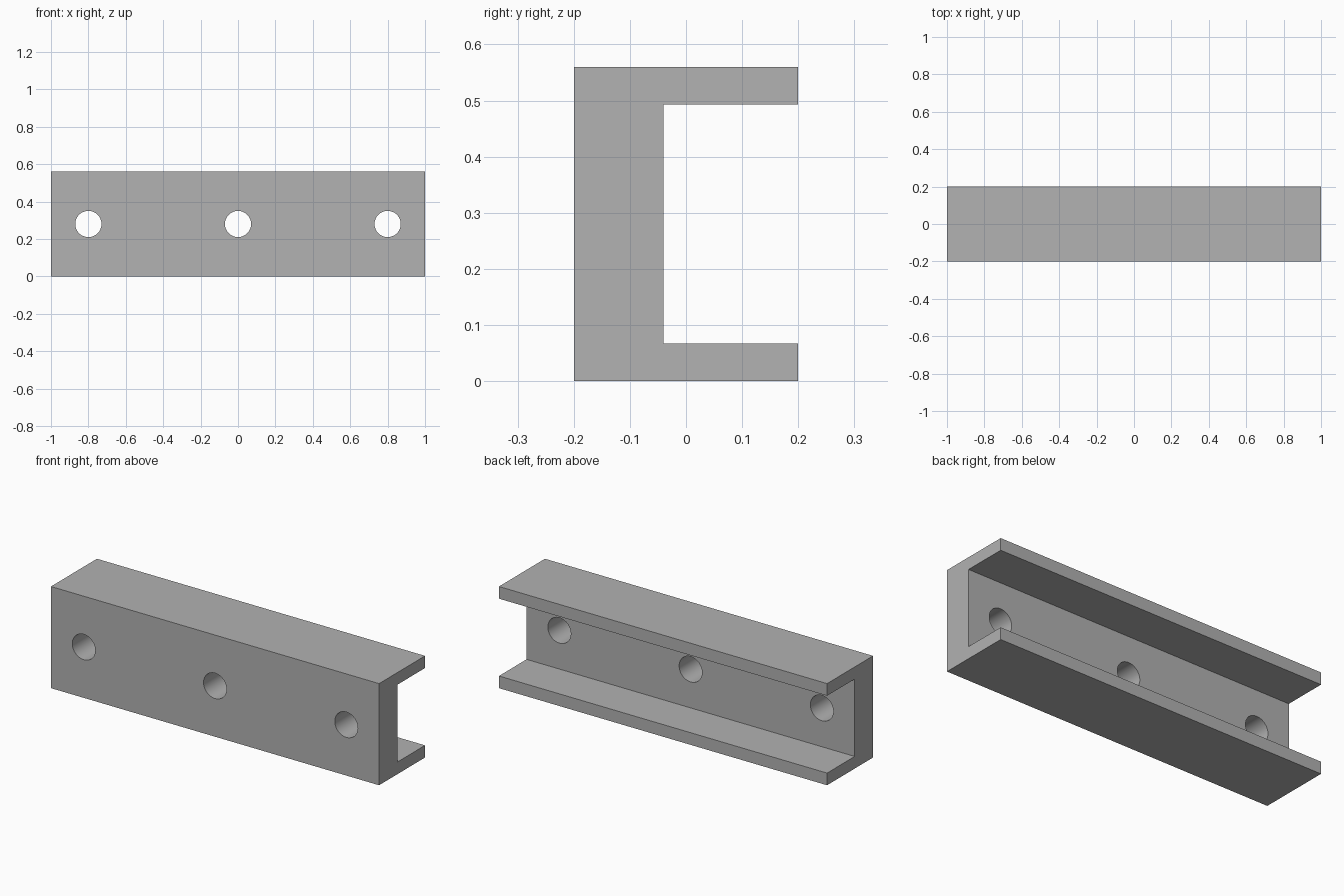
import bpy
import bmesh
from math import radians

LENGTH, DEPTH, HEIGHT = 2.0, 0.4, 0.56
WEB, FLANGE = 0.16, 0.067
HOLE_RADIUS, HOLE_SPACING = 0.07, 0.8

cube = bpy.data.objects.get("Cube")
if cube:
    bpy.data.objects.remove(cube, do_unlink=True)

# Plain grey material
grey = bpy.data.materials.new("plain grey")
grey.use_nodes = True
colour = (0.445, 0.445, 0.445, 1)
grey.diffuse_color = colour
grey.node_tree.nodes["Principled BSDF"].inputs["Base Color"].default_value = colour

# Channel: C-shaped section extruded along x
front, back = -DEPTH / 2, DEPTH / 2
inner = front + WEB
profile = [(front, 0), (back, 0), (back, FLANGE), (inner, FLANGE),
           (inner, HEIGHT - FLANGE), (back, HEIGHT - FLANGE),
           (back, HEIGHT), (front, HEIGHT)]
bm = bmesh.new()
section = bm.faces.new([bm.verts.new((-LENGTH / 2, y, z)) for y, z in profile])
extruded = bmesh.ops.extrude_face_region(bm, geom=[section], use_keep_orig=True)
moved = [v for v in extruded["geom"] if isinstance(v, bmesh.types.BMVert)]
bmesh.ops.translate(bm, verts=moved, vec=(LENGTH, 0, 0))
bmesh.ops.recalc_face_normals(bm, faces=bm.faces)
mesh = bpy.data.meshes.new("channel_rail")
bm.to_mesh(mesh)
bm.free()
mesh.materials.append(grey)
rail = bpy.data.objects.new("channel_rail", mesh)
bpy.context.collection.objects.link(rail)

# Three round mounting holes through the web
for step in (-1, 0, 1):
    bpy.ops.mesh.primitive_cylinder_add(
        vertices=64, radius=HOLE_RADIUS, depth=WEB * 2,
        location=(step * HOLE_SPACING, front + WEB / 2, HEIGHT / 2),
        rotation=(radians(90), 0, 0))
    cutter = bpy.context.object
    cutter.name = "hole_cutter"
    cutter.hide_render = True
    cutter.data.materials.append(grey)
    cut = rail.modifiers.new("mounting_hole", "BOOLEAN")
    cut.operation = "DIFFERENCE"
    cut.solver = "EXACT"
    cut.object = cutter
    bpy.ops.object.select_all(action="DESELECT")
    bpy.context.view_layer.objects.active = rail
    rail.select_set(True)
    bpy.ops.object.modifier_apply(modifier=cut.name)
    bpy.data.objects.remove(cutter, do_unlink=True)

# Smooth hole walls, sharp rail edges
bpy.ops.object.shade_smooth_by_angle(angle=radians(30))
